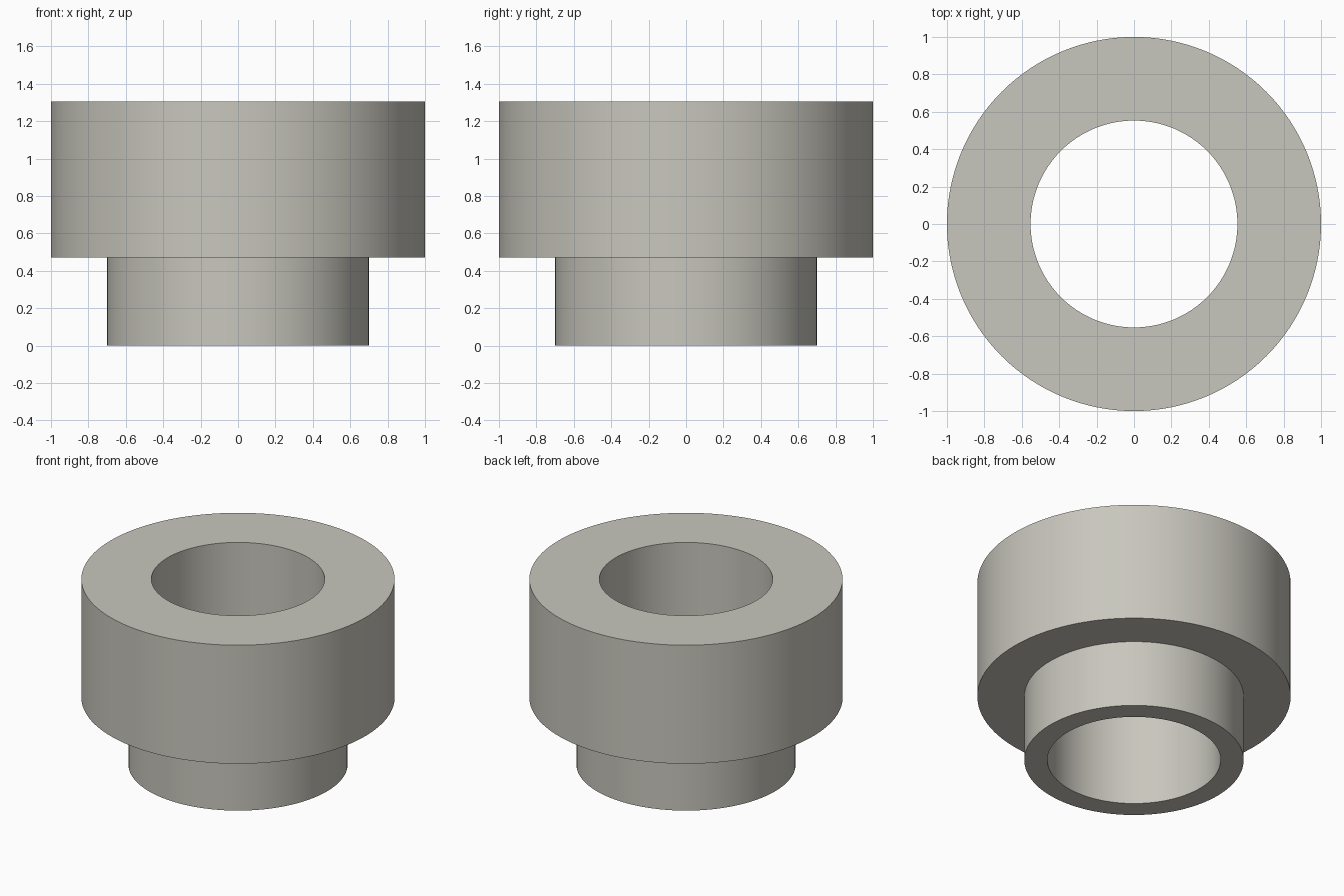
import bpy, bmesh, math

cube = bpy.data.objects.get("Cube")
if cube:
    bpy.data.objects.remove(cube, do_unlink=True)

SEGMENTS = 128
# Closed half-section (radius, height): bore, wide collar, narrow neck
PROFILE = [(0.553, 0.0), (0.70, 0.0), (0.70, 0.47),
           (1.0, 0.47), (1.0, 1.305), (0.553, 1.305)]

# Warm grey material
grey = bpy.data.materials.new("warm_grey")
grey.use_nodes = True
colour = (0.58, 0.57, 0.51, 1.0)
grey.diffuse_color = colour
bsdf = next(n for n in grey.node_tree.nodes if n.type == "BSDF_PRINCIPLED")
bsdf.inputs["Base Color"].default_value = colour
bsdf.inputs["Roughness"].default_value = 0.6

# Revolve the section into a stepped bushing with a straight through-hole
bm = bmesh.new()
rings = []
for i in range(SEGMENTS):
    a = 2 * math.pi * i / SEGMENTS
    rings.append([bm.verts.new((r * math.cos(a), r * math.sin(a), z)) for r, z in PROFILE])
for i, ring in enumerate(rings):
    following = rings[(i + 1) % SEGMENTS]
    for j in range(len(PROFILE)):
        k = (j + 1) % len(PROFILE)
        bm.faces.new((ring[j], following[j], following[k], ring[k]))
bmesh.ops.recalc_face_normals(bm, faces=bm.faces)

mesh = bpy.data.meshes.new("stepped_bushing")
bm.to_mesh(mesh)
bm.free()
mesh.materials.append(grey)
bushing = bpy.data.objects.new("stepped_bushing", mesh)
bpy.context.collection.objects.link(bushing)

# Smooth round walls, crisp rims
bpy.ops.object.select_all(action="DESELECT")
bushing.select_set(True)
bpy.context.view_layer.objects.active = bushing
bpy.ops.object.shade_smooth_by_angle(angle=math.radians(30))
